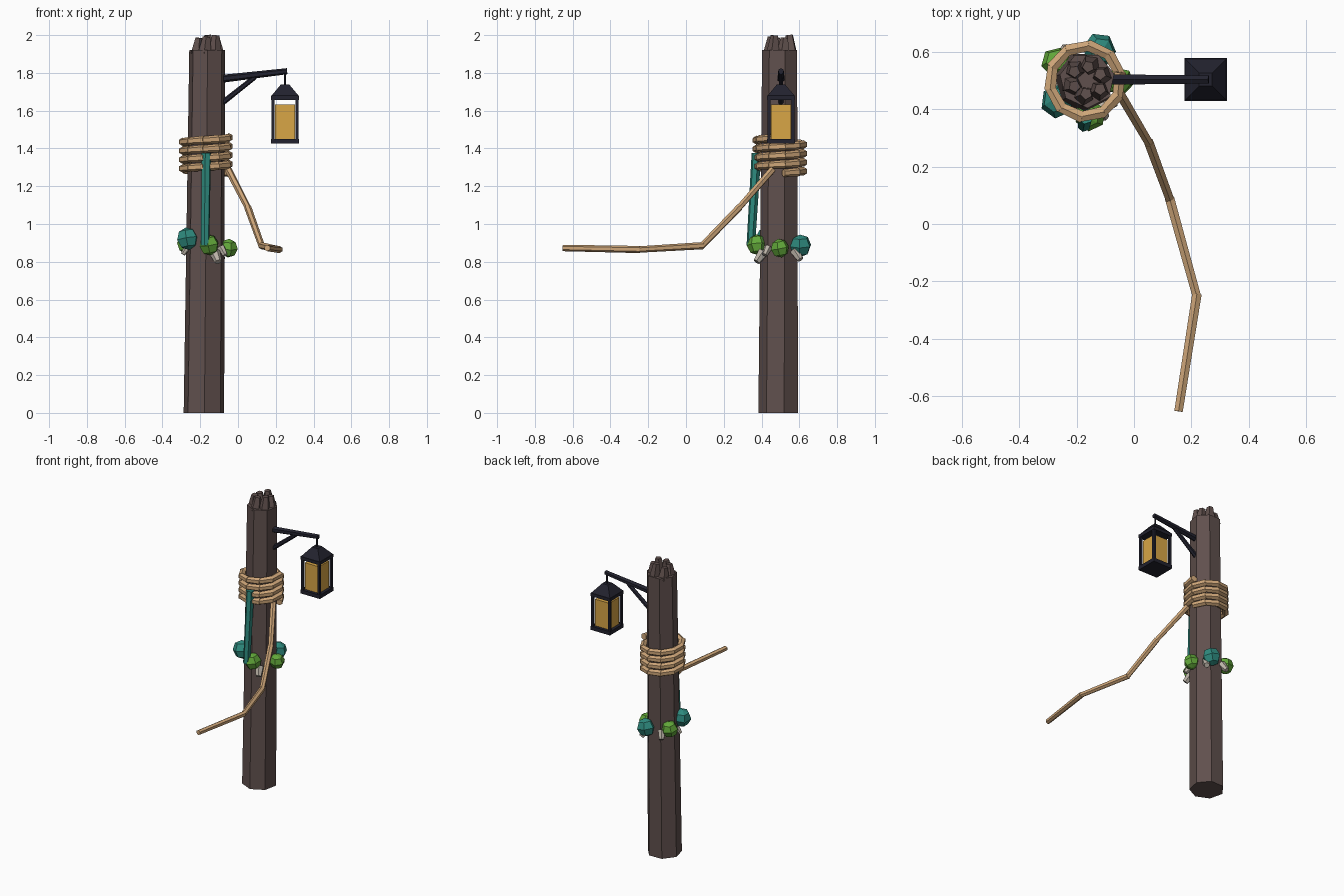
import bpy, bmesh, math, random
from mathutils import Vector, Matrix

if "Cube" in bpy.data.objects:
    bpy.data.objects.remove(bpy.data.objects["Cube"])

random.seed(4)

def mat(name, r, g, b):
    m = bpy.data.materials.new(name)
    lin = [((c / 255 + 0.055) / 1.055) ** 2.4 for c in (r, g, b)]
    m.diffuse_color = (*lin, 1)
    m.use_nodes = True
    m.node_tree.nodes["Principled BSDF"].inputs["Base Color"].default_value = m.diffuse_color
    return m

WOOD = mat("weathered wood", 96, 80, 77)
ROPE = mat("rope tan", 205, 165, 120)
IRON = mat("black iron", 34, 34, 46)
GLASS = mat("amber glass", 216, 166, 70)
TEAL = mat("sea teal", 46, 138, 126)
GREEN = mat("moss green", 98, 168, 58)
SHELL = mat("shell grey", 186, 178, 166)

def finish(bm, name, m):
    me = bpy.data.meshes.new(name)
    bmesh.ops.recalc_face_normals(bm, faces=bm.faces)
    bm.to_mesh(me)
    bm.free()
    me.materials.append(m)
    ob = bpy.data.objects.new(name, me)
    bpy.context.collection.objects.link(ob)
    return ob

def tube(bm, p, q, r1, r2, sides=6, spin=0.0):
    """Tapered prism from p to q."""
    p, q = Vector(p), Vector(q)
    d = q - p
    M = (Matrix.Translation((p + q) / 2) @ d.to_track_quat('Z', 'Y').to_matrix().to_4x4()
         @ Matrix.Rotation(spin, 4, 'Z'))
    bmesh.ops.create_cone(bm, cap_ends=True, segments=sides, radius1=r1, radius2=r2,
                          depth=d.length, matrix=M)

def box(bm, c, s):
    bmesh.ops.create_cube(bm, size=1, matrix=Matrix.Translation(c) @ Matrix.Diagonal((*s, 1)))

def ring_point(r, a, z, c=(-0.17, 0.497)):
    return Vector((c[0] + r * math.cos(a), c[1] + r * math.sin(a), z))

# Post: seven-sided, slightly tapered and leaning
bm = bmesh.new()
rings = []
for x, y, r, z in ((-0.18, 0.493, 0.11, 0), (-0.163, 0.5, 0.097, 1.92)):
    rings.append([bm.verts.new(ring_point(r, math.radians(14) + i * math.tau / 7, z, (x, y)))
                  for i in range(7)])
for i in range(7):
    j = (i + 1) % 7
    bm.faces.new((rings[0][i], rings[0][j], rings[1][j], rings[1][i]))
bm.faces.new(rings[0][::-1])
bm.faces.new(rings[1])
finish(bm, "post", WOOD)

# Splintered top
bm = bmesh.new()
for i in range(6):
    a = i * math.tau / 6 + 0.3
    h = (1.985, 2.0, 1.98, 1.985, 1.99, 1.998)[i]
    tube(bm, ring_point(0.056, a, 1.9, (-0.163, 0.5)),
         ring_point(0.06 + random.uniform(-0.015, 0.008), a + 0.15, h, (-0.163, 0.5)),
         0.038, 0.021, 5, a)
finish(bm, "splinters", WOOD)

# Rope wound four turns round the post
bm = bmesh.new()
N, TURNS = 10, 4
pts = [ring_point(0.124, -i * math.tau / N + 0.2, 1.458 - 0.047 * i / N)
       for i in range(N * TURNS + 1)]
for p, q in zip(pts, pts[1:]):
    e = (q - p) * 0.08
    tube(bm, p - e, q + e, 0.023, 0.020, 6)
finish(bm, "rope_coil", ROPE)

# Loose rope end
bm = bmesh.new()
path = [Vector(v) for v in ((-0.05, 0.455, 1.285), (0.053, 0.28, 1.085), (0.125, 0.085, 0.885),
                            (0.218, -0.25, 0.865), (0.155, -0.652, 0.873))]
for p, q in zip(path, path[1:]):
    e = (q - p).normalized() * 0.006
    tube(bm, p - e, q + (e if q != path[-1] else e * 0), 0.019, 0.017, 6)
finish(bm, "loose_rope", ROPE)

# Bracket: arm and brace
bm = bmesh.new()
tube(bm, (-0.10, 0.503, 1.767), (0.26, 0.503, 1.809), 0.021, 0.016, 6)
tube(bm, (-0.10, 0.503, 1.628), (0.09, 0.503, 1.778), 0.015, 0.013, 6)
finish(bm, "bracket", IRON)

# Lantern frame
LX, LY = 0.249, 0.503
bm = bmesh.new()
box(bm, (LX, LY, 1.438), (0.148, 0.148, 0.026))
box(bm, (LX, LY, 1.668), (0.148, 0.148, 0.022))
for sx in (-1, 1):
    for sy in (-1, 1):
        box(bm, (LX + sx * 0.064, LY + sy * 0.064, 1.553), (0.016, 0.016, 0.23))
tube(bm, (LX, LY, 1.677), (LX, LY, 1.738), 0.104, 0.032, 4, math.pi / 4)
tube(bm, (LX, LY, 1.73), (LX, LY, 1.805), 0.006, 0.006, 6)
finish(bm, "lantern_frame", IRON)

# Lantern glass
bm = bmesh.new()
box(bm, (LX, LY, 1.541), (0.108, 0.108, 0.185))
finish(bm, "lantern_glass", GLASS)

# Hanging weed strand
bm = bmesh.new()
tube(bm, (-0.174, 0.343, 0.885), (-0.168, 0.373, 1.375), 0.023, 0.026, 6)
finish(bm, "weed_strand", TEAL)

# Weed clumps round the waterline
clumps = ((0, 0.872, 0.050, GREEN), (66, 0.885, 0.060, TEAL), (147, 0.895, 0.054, GREEN),
          (216, 0.922, 0.060, TEAL), (278, 0.890, 0.056, GREEN))
for i, (deg, z, r, m) in enumerate(clumps):
    a = math.radians(deg)
    bm = bmesh.new()
    M = (Matrix.Translation(ring_point(0.12, a, z)) @ Matrix.Rotation(a + 0.3, 4, 'Z')
         @ Matrix.Rotation(0.2, 4, 'X'))
    bmesh.ops.create_uvsphere(bm, u_segments=6, v_segments=4, radius=r, matrix=M)
    finish(bm, f"weed_clump_{i + 1}", m)

# Barnacles: stubby cones pointing out and down
bm = bmesh.new()
for deg, z, s in ((298, 0.835, 1.0), (322, 0.862, 0.75), (52, 0.845, 0.95),
                  (122, 0.865, 0.9), (190, 0.86, 0.6)):
    a = math.radians(deg)
    tube(bm, ring_point(0.10, a, z + 0.015), ring_point(0.10 + 0.04 * s, a, z - 0.035 * s),
         0.030 * s, 0.019 * s, 6)
finish(bm, "barnacles", SHELL)
